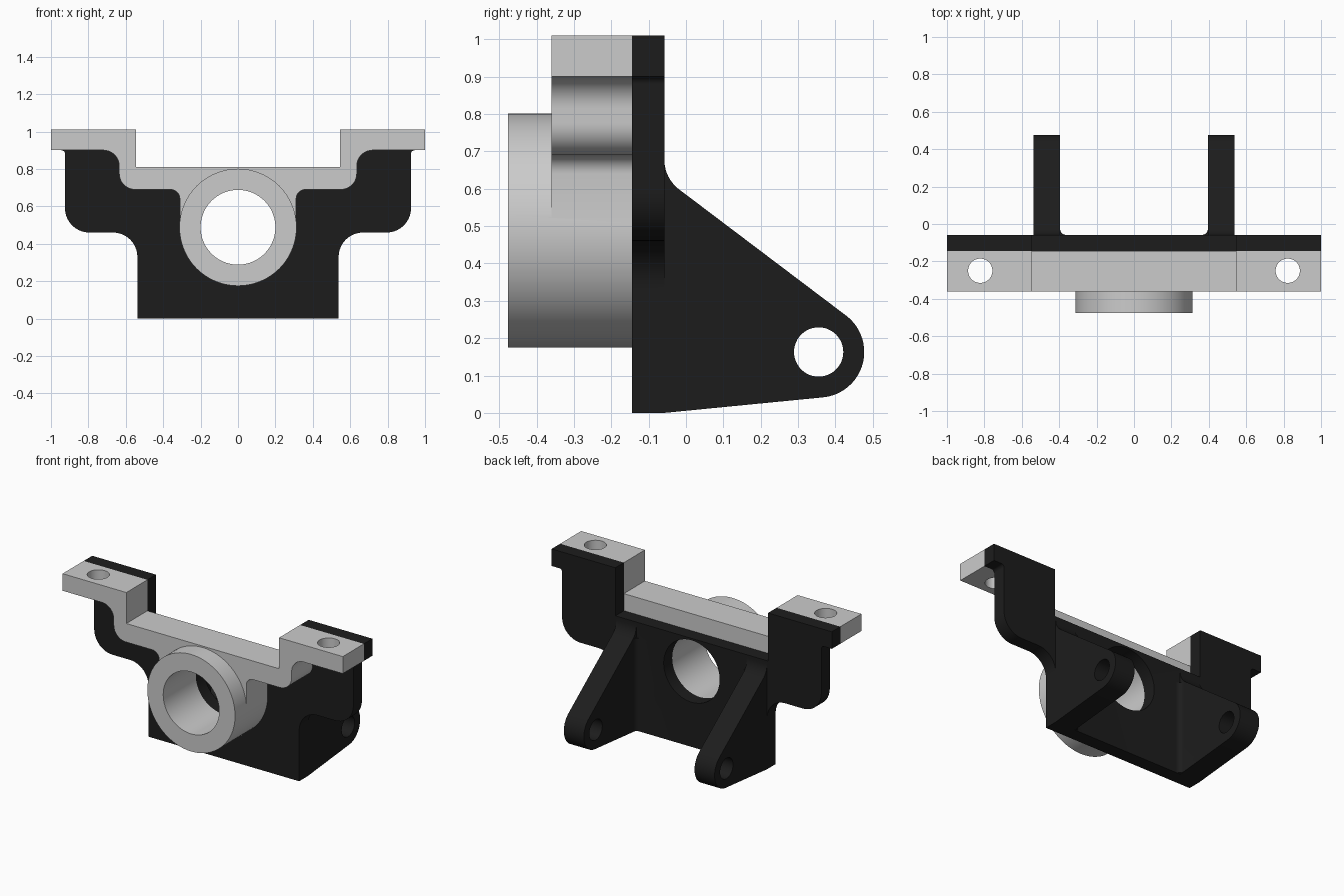
import bpy, bmesh
from math import sin, cos, tan, radians
from mathutils import Vector

if "Cube" in bpy.data.objects:
    bpy.data.objects.remove(bpy.data.objects["Cube"])


def rounded(points, steps=10):
    """2D outline from (u, v[, radius]) corners."""
    out, n = [], len(points)
    for i, p in enumerate(points):
        c = Vector(p[:2])
        if len(p) < 3:
            out.append(c)
            continue
        a = (Vector(points[i - 1][:2]) - c).normalized()
        b = (Vector(points[(i + 1) % n][:2]) - c).normalized()
        half = a.angle(b) / 2
        t = p[2] / tan(half)
        centre = c + (a + b).normalized() * (p[2] / sin(half))
        s, e = c + a * t - centre, c + b * t - centre
        total = s.angle(e)
        for k in range(steps + 1):
            f = k / steps
            out.append(centre + (s * sin((1 - f) * total) + e * sin(f * total)) / sin(total))
    return out


def mirrored(half):
    return half + [(-p[0], *p[1:]) for p in reversed(half)]


def circle(u, v, r, n=64, start=0, end=360):
    full = end - start == 360
    m = n if full else n - 1
    return [(u + r * cos(radians(start + (end - start) * k / m)),
             v + r * sin(radians(start + (end - start) * k / m))) for k in range(n)]


def prism(name, outline, axis, lo, hi):
    """Extrude a 2D outline along the x, y or z axis."""
    place = {'x': lambda u, v, w: (w, u, v),
             'y': lambda u, v, w: (u, w, v),
             'z': lambda u, v, w: (u, v, w)}[axis]
    bm = bmesh.new()
    rings = [[bm.verts.new(place(p[0], p[1], w)) for p in outline] for w in (lo, hi)]
    n = len(outline)
    bm.faces.new(rings[0])
    bm.faces.new(rings[1][::-1])
    for i in range(n):
        j = (i + 1) % n
        bm.faces.new((rings[0][j], rings[0][i], rings[1][i], rings[1][j]))
    bmesh.ops.recalc_face_normals(bm, faces=bm.faces)
    mesh = bpy.data.meshes.new(name)
    bm.to_mesh(mesh)
    bm.free()
    obj = bpy.data.objects.new(name, mesh)
    bpy.context.collection.objects.link(obj)
    return obj


def boolean(target, tool, operation):
    tool.hide_render = True
    mod = target.modifiers.new("boolean", 'BOOLEAN')
    mod.operation, mod.solver, mod.object = operation, 'EXACT', tool
    bpy.context.view_layer.objects.active = target
    bpy.ops.object.modifier_apply(modifier=mod.name)
    bpy.data.objects.remove(tool)


def smooth(obj):
    bpy.ops.object.select_all(action='DESELECT')
    obj.select_set(True)
    bpy.context.view_layer.objects.active = obj
    bpy.ops.object.shade_smooth_by_angle(angle=radians(30))


FRONT, JOINT, BACK = -0.36, -0.145, -0.058
BORE_Z = 0.488

# Grey front bracket with stepped flanges
bracket = prism("front_bracket", rounded(mirrored([
    (0.311, BORE_Z), (0.311, 0.69, 0.05), (0.635, 0.69, 0.085), (0.635, 0.9, 0.085),
    (1, 0.9), (1, 1.01), (0.545, 1.01), (0.545, 0.81)])), 'y', FRONT, JOINT)

# Bearing tube and its bore
boolean(bracket, prism("tube", circle(0, BORE_Z, 0.313, 96), 'y', -0.477, JOINT), 'UNION')
boolean(bracket, prism("bore", circle(0, BORE_Z, 0.2), 'y', -0.6, 0), 'DIFFERENCE')

# Black back plate
plate = prism("back_plate", rounded(mirrored([
    (0.538, 0), (0.538, 0.46, 0.13), (0.925, 0.46, 0.13), (0.925, 0.9, 0.02),
    (1, 0.9), (1, 1.01), (0.545, 1.01), (0.545, 0.70)])), 'y', JOINT, BACK)

arm_outline = rounded([(-0.1, 0), (BACK, 0)]
                      + circle(0.355, 0.163, 0.122, 24, -84.5, 53)
                      + [(BACK, 0.628, 0.1), (BACK, 0.69), (-0.1, 0.69)])
fillet_arc = circle(0.363, BACK + 0.032, 0.032, 9, -90, 0)

for side in (-1, 1):
    # Bolt hole in each flange
    boolean(bracket, prism("bolt_hole", circle(side * 0.822, -0.25, 0.065, 48),
                           'z', 0.85, 1.1), 'DIFFERENCE')
    # Rear lug with a fillet along its inner root
    lo, hi = sorted((side * 0.395, side * 0.538))
    boolean(plate, prism("lug", arm_outline, 'x', lo, hi), 'UNION')
    root = fillet_arc + [(0.42, BACK + 0.032), (0.42, -0.1), (0.363, -0.1)]
    boolean(plate, prism("root_fillet", [(side * u, v) for u, v in root],
                         'z', 0.004, 0.6), 'UNION')

# Pin hole through both lugs, and the plate's bore
boolean(plate, prism("pin_hole", circle(0.355, 0.163, 0.066, 48), 'x', -1, 1), 'DIFFERENCE')
boolean(plate, prism("plate_bore", circle(0, BORE_Z, 0.2), 'y', -0.3, 0.1), 'DIFFERENCE')

black = bpy.data.materials.new("black")
black.diffuse_color = (0.012, 0.012, 0.012, 1)
black.use_nodes = True
black.node_tree.nodes["Principled BSDF"].inputs["Base Color"].default_value = black.diffuse_color
plate.data.materials.clear()
plate.data.materials.append(black)

smooth(bracket)
smooth(plate)
